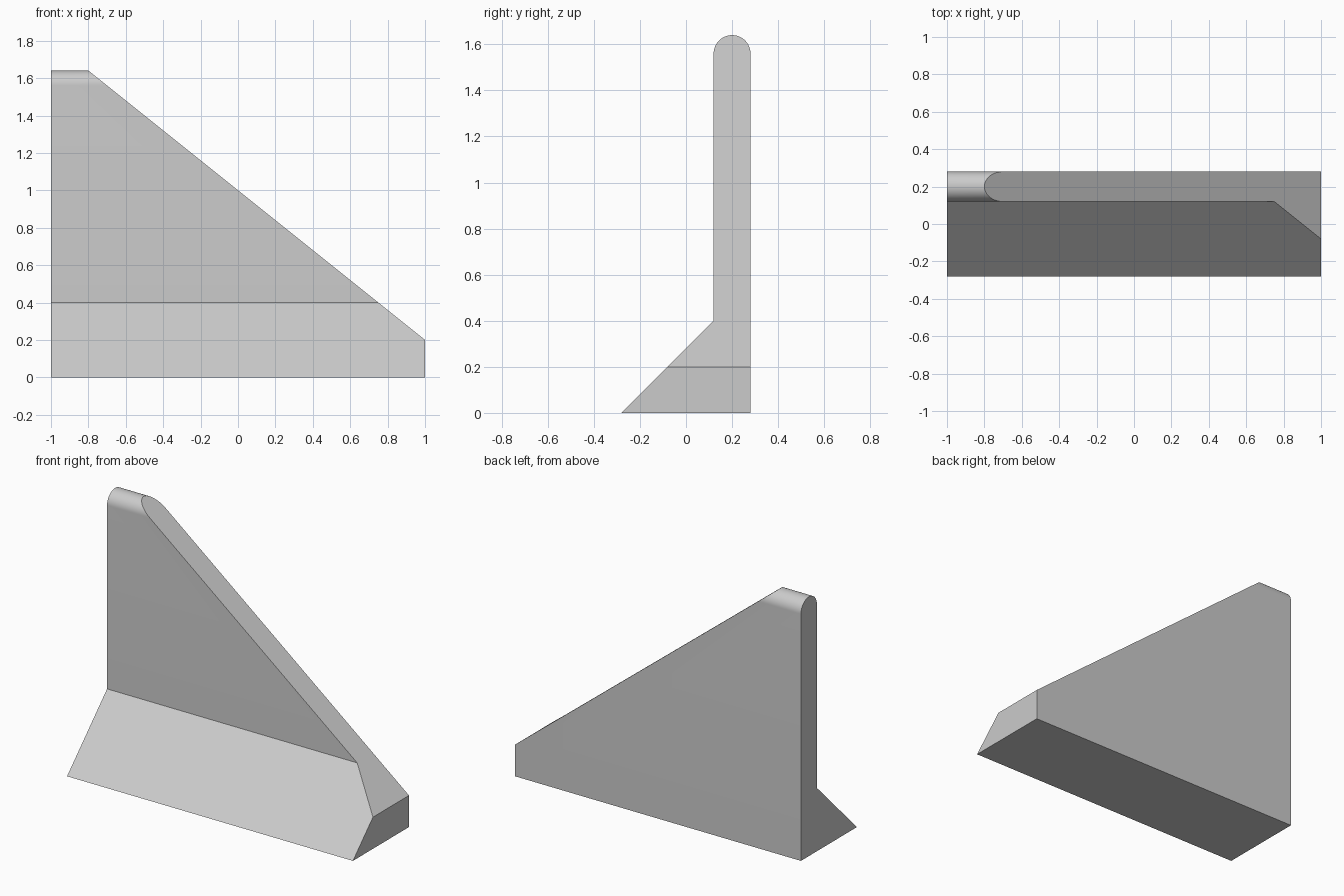
import bpy, bmesh, math
from mathutils import Vector

cube = bpy.data.objects.get("Cube")
if cube:
    bpy.data.objects.remove(cube, do_unlink=True)

# Material
grey = bpy.data.materials.new("light_grey")
grey.use_nodes = True
colour = (0.6, 0.6, 0.6, 1)
grey.diffuse_color = colour
grey.node_tree.nodes["Principled BSDF"].inputs["Base Color"].default_value = colour

# Side profile: sloping toe, upright wall, rounded top
RADIUS, WALL_Y, SPRING_Z, STEPS = 0.08, 0.2, 1.56, 32
profile = [(0.12, 0.4), (-0.28, 0), (0.28, 0)]
for i in range(STEPS + 1):
    a = math.pi * i / STEPS
    profile.append((WALL_Y + RADIUS * math.cos(a), SPRING_Z + RADIUS * math.sin(a)))

# Extrude the profile along x
bm = bmesh.new()
end = bm.faces.new([bm.verts.new((-1, y, z)) for y, z in profile])
extruded = bmesh.ops.extrude_face_region(bm, geom=[end])
moved = [g for g in extruded["geom"] if isinstance(g, bmesh.types.BMVert)]
bmesh.ops.translate(bm, verts=moved, vec=(2, 0, 0))

# Slice off the upper corner along a slanted plane and cap it
cut = bmesh.ops.bisect_plane(
    bm, geom=bm.verts[:] + bm.edges[:] + bm.faces[:],
    plane_co=Vector((0, 0, 1)), plane_no=Vector((0.8, 0, 1)), clear_outer=True)
rim = [g for g in cut["geom_cut"] if isinstance(g, bmesh.types.BMEdge)]
bmesh.ops.contextual_create(bm, geom=rim)
bmesh.ops.recalc_face_normals(bm, faces=bm.faces[:])

mesh = bpy.data.meshes.new("gusset_wall")
bm.to_mesh(mesh)
bm.free()
mesh.materials.append(grey)
wall = bpy.data.objects.new("gusset_wall", mesh)
bpy.context.collection.objects.link(wall)

# Smooth the rounded top, keep the other edges sharp
bpy.context.view_layer.objects.active = wall
wall.select_set(True)
bpy.ops.object.shade_smooth_by_angle(angle=math.radians(30))
